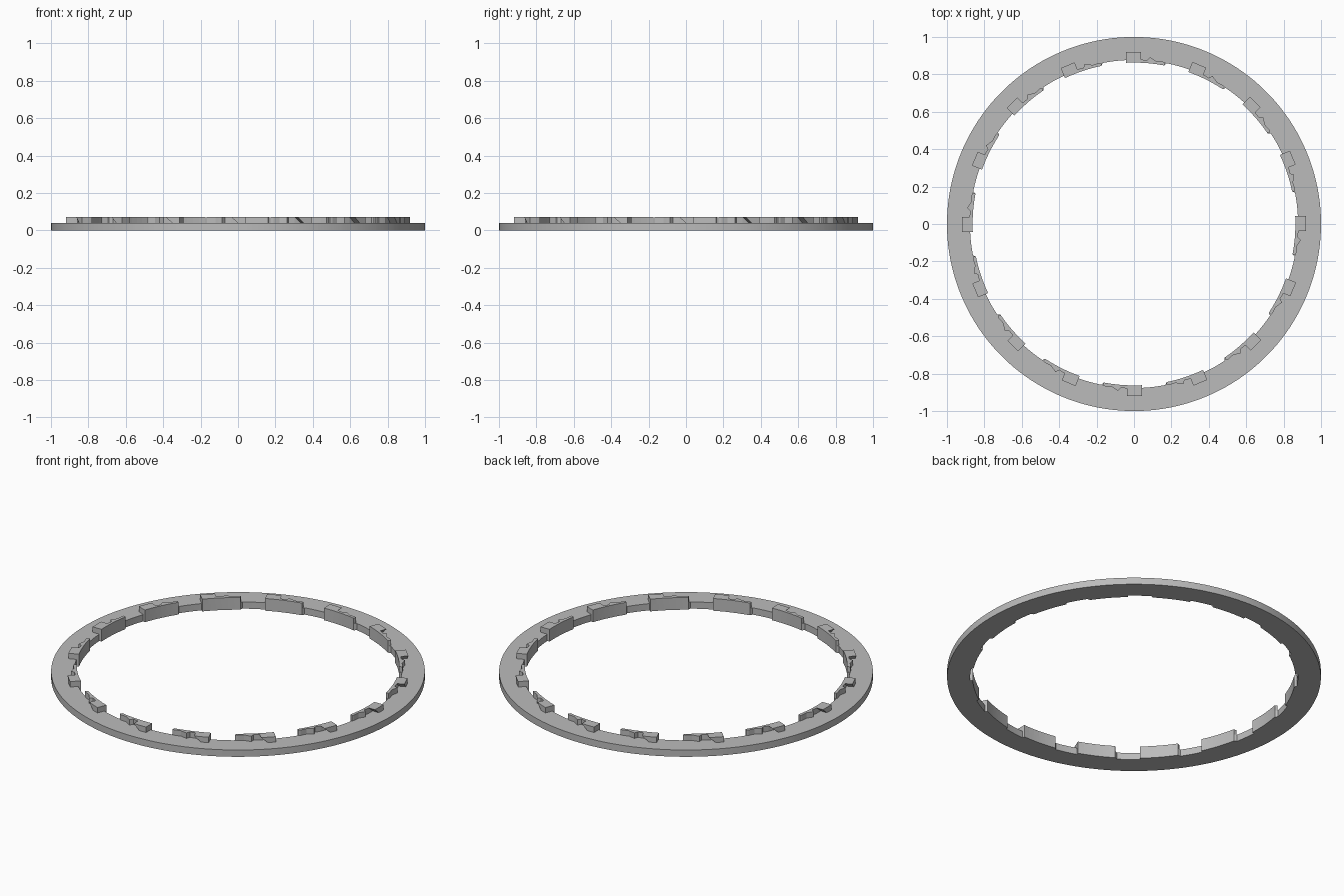
import bpy, bmesh
from math import sin, cos, pi, radians
from mathutils import Matrix

cube = bpy.data.objects.get("Cube")
if cube:
    bpy.data.objects.remove(cube)

COUNT = 16
R_OUT, R_IN, R_LUG = 1.0, 0.877, 0.863
Z_RING, Z_TOP = 0.04, 0.072
A0, A1 = radians(-2.8), radians(10.8)   # lug extent, clockwise from +y

grey = bpy.data.materials.new("light_grey")
grey.use_nodes = True
colour = (0.5, 0.5, 0.5, 1)
grey.diffuse_color = colour
grey.node_tree.nodes["Principled BSDF"].inputs["Base Color"].default_value = colour


def polar(r, a):
    """Point at radius r, angle a clockwise from +y."""
    return (r * sin(a), r * cos(a))


def finish(bm, name):
    bmesh.ops.recalc_face_normals(bm, faces=bm.faces)
    mesh = bpy.data.meshes.new(name)
    bm.to_mesh(mesh)
    bm.free()
    mesh.materials.append(grey)
    obj = bpy.data.objects.new(name, mesh)
    bpy.context.collection.objects.link(obj)
    return obj


def add_prism(bm, points, depth):
    """Extrude a closed outline of 3D points along a vector."""
    face = bm.faces.new([bm.verts.new(p) for p in points])
    out = bmesh.ops.extrude_face_region(bm, geom=[face], use_keep_orig=True)
    verts = [v for v in out["geom"] if isinstance(v, bmesh.types.BMVert)]
    bmesh.ops.translate(bm, verts=verts, vec=depth)


# Flat ring whose inner edge steps inward under each lug
angles = []
for k in range(COUNT):
    base = 2 * pi * k / COUNT
    gap = 2 * pi / COUNT - (A1 - A0)
    angles += [(base + A0 + (A1 - A0) * i / 6, R_LUG) for i in range(7)]
    angles += [(base + A1 + 0.012 + (gap - 0.013) * i / 4, R_IN) for i in range(5)]
bm = bmesh.new()
loops = []
for a, r in angles:
    loops.append([bm.verts.new((*polar(rad, a), z)) for rad, z in
                  ((R_OUT, 0), (R_OUT, Z_RING), (r, Z_RING), (r, 0))])
for i, near in enumerate(loops):
    far = loops[(i + 1) % len(loops)]
    for j in range(4):
        k = (j + 1) % 4
        bm.faces.new((near[j], far[j], far[k], near[k]))
ring = finish(bm, "ring")

# Raised wall with a notched spring tail, on the inner edge
inner = [polar(R_LUG, A0 + (A1 - A0) * i / 6) for i in range(7)]
tail = [(0.168, 0.863), (0.155, 0.868), (0.12, 0.87), (0.105, 0.88), (0.085, 0.892),
        (0.07, 0.875), (0.037, 0.88), (-0.043, 0.88)]
bm = bmesh.new()
add_prism(bm, [(x, y, Z_RING) for x, y in inner + tail], (0, 0, Z_TOP - Z_RING))

# Locking block, undercut on the side facing the tail
block = [(-0.043, Z_RING), (0.0, Z_RING), (0.037, Z_TOP), (-0.043, Z_TOP)]
add_prism(bm, [(x, 0.88, z) for x, z in block], (0, 0.04, 0))
lug = finish(bm, "lug")

# Repeat the lug around the ring
for k in range(1, COUNT):
    copy = bpy.data.objects.new(f"lug_{k + 1}", lug.data)
    copy.matrix_world = Matrix.Rotation(-2 * pi * k / COUNT, 4, "Z")
    bpy.context.collection.objects.link(copy)

# Smooth the round walls, keep the edges sharp
bpy.ops.object.select_all(action="DESELECT")
ring.select_set(True)
bpy.context.view_layer.objects.active = ring
bpy.ops.object.shade_smooth_by_angle(angle=radians(25))
